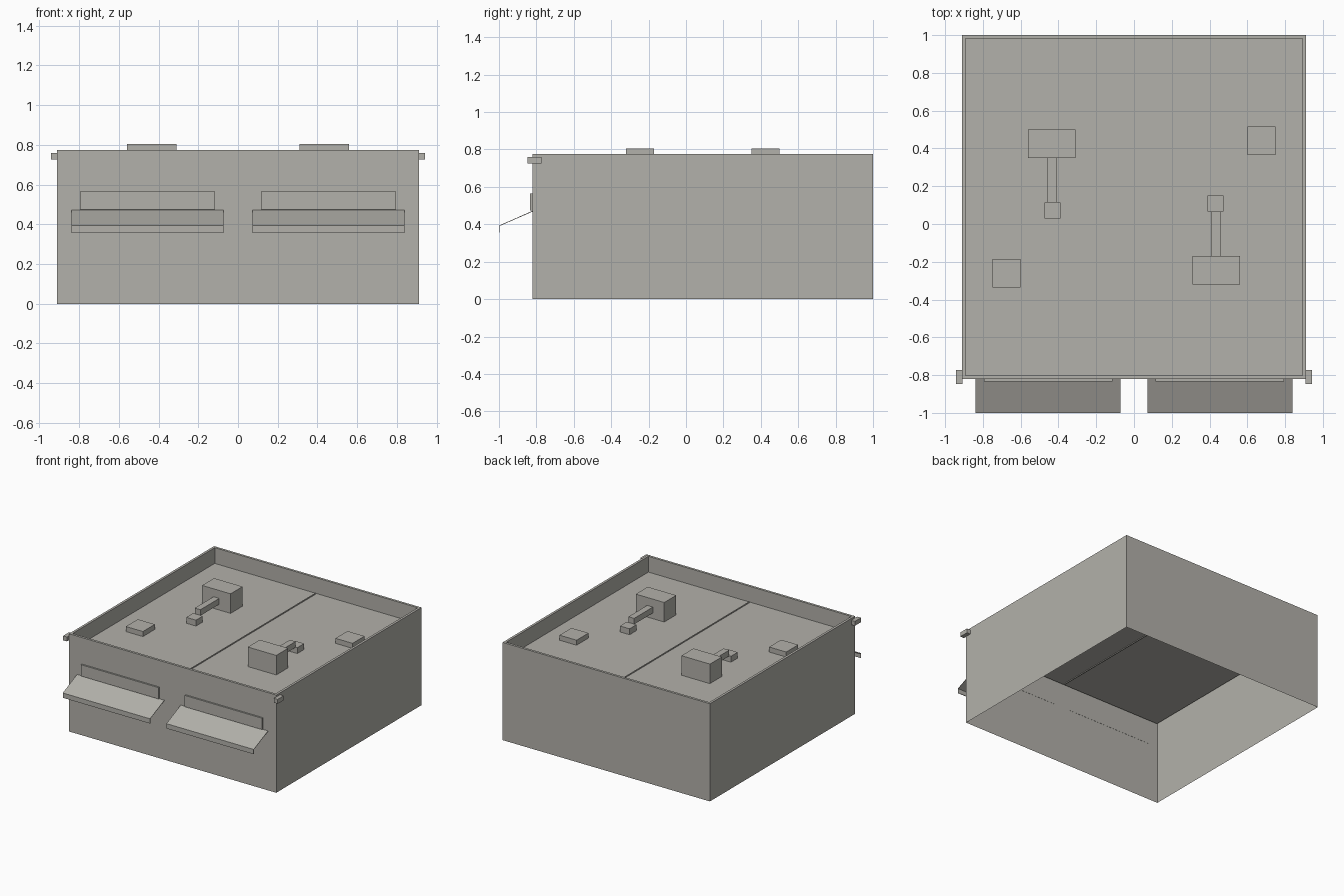
import bpy
import bmesh
from mathutils import Vector

cube = bpy.data.objects.get("Cube")
if cube:
    bpy.data.objects.remove(cube, do_unlink=True)

# One warm grey for the whole building
grey = bpy.data.materials.new("warm_grey")
grey.use_nodes = True
COLOUR = (0.45, 0.44, 0.405, 1)
grey.diffuse_color = COLOUR
grey.node_tree.nodes["Principled BSDF"].inputs["Base Color"].default_value = COLOUR


def add_object(name, bm):
    bmesh.ops.recalc_face_normals(bm, faces=bm.faces)
    mesh = bpy.data.meshes.new(name)
    bm.to_mesh(mesh)
    bm.free()
    mesh.materials.append(grey)
    obj = bpy.data.objects.new(name, mesh)
    bpy.context.collection.objects.link(obj)
    return obj


def box_mesh(low, high):
    bm = bmesh.new()
    low, high = Vector(low), Vector(high)
    bmesh.ops.create_cube(bm, size=1)
    bmesh.ops.scale(bm, vec=high - low, verts=bm.verts)
    bmesh.ops.translate(bm, vec=(low + high) / 2, verts=bm.verts)
    return bm


def box(name, low, high):
    return add_object(name, box_mesh(low, high))


HALF, FRONT, BACK, TOP, ROOF = 0.91, -0.82, 1.0, 0.775, 0.65

# Hollow building shell: open underneath, top inset and sunk into a parapet
bm = box_mesh((-HALF, FRONT, 0), (HALF, BACK, TOP))
bm.normal_update()
floor = [f for f in bm.faces if f.normal.z < -0.9]
roof = [f for f in bm.faces if f.normal.z > 0.9]
bmesh.ops.delete(bm, geom=floor, context="FACES_ONLY")
bmesh.ops.inset_region(bm, faces=roof, thickness=0.027)
sunk = bmesh.ops.extrude_face_region(bm, geom=roof)
verts = [g for g in sunk["geom"] if isinstance(g, bmesh.types.BMVert)]
bmesh.ops.translate(bm, vec=(0, 0, ROOF - TOP), verts=verts)
bmesh.ops.delete(bm, geom=roof, context="FACES_ONLY")
add_object("building_shell", bm)

# Seam between the two units
box("roof_seam", (-0.004, FRONT + 0.027, ROOF - 0.006), (0.004, BACK - 0.027, ROOF + 0.006))


# Rooftop equipment: the second set is the first one turned half round
def roof_set(side, sign, shift):
    def placed(name, x0, x1, y0, y1, z0, z1):
        xs = sorted((sign * x0, sign * x1))
        ys = sorted((sign * y0 + shift, sign * y1 + shift))
        box(f"{side}_{name}", (xs[0], ys[0], z0), (xs[1], ys[1], z1))

    placed("air_unit", -0.56, -0.31, 0.35, 0.50, ROOF, 0.805)
    placed("duct", -0.46, -0.41, 0.115, 0.35, 0.695, 0.742)
    placed("duct_base", -0.475, -0.39, 0.03, 0.115, ROOF, 0.697)
    placed("roof_hatch", -0.75, -0.60, -0.335, -0.185, ROOF, 0.69)


roof_set("right", 1, 0)
roof_set("left", -1, 0.18)

for side, s in (("right", -1), ("left", 1)):
    # Raised window panel
    xs = sorted((s * 0.115, s * 0.795))
    box(f"{side}_window", (xs[0], -0.833, 0.475), (xs[1], FRONT, 0.565))

    # Corner lamp
    xs = sorted((s * 0.908, s * 0.942))
    box(f"{side}_corner_lamp", (xs[0], -0.848, 0.725), (xs[1], -0.772, 0.76))

    # Sloping awning sheet with a hanging lip
    bm = bmesh.new()
    rows = [[bm.verts.new((s * x, y, z)) for x in (0.072, 0.838)]
            for y, z in ((FRONT, 0.47), (-0.998, 0.392), (-0.998, 0.355))]
    for a, b in zip(rows, rows[1:]):
        bm.faces.new((a[0], a[1], b[1], b[0]))
    awning = add_object(f"{side}_awning", bm)
    thick = awning.modifiers.new("thickness", "SOLIDIFY")
    thick.thickness = 0.004
    thick.offset = 0
